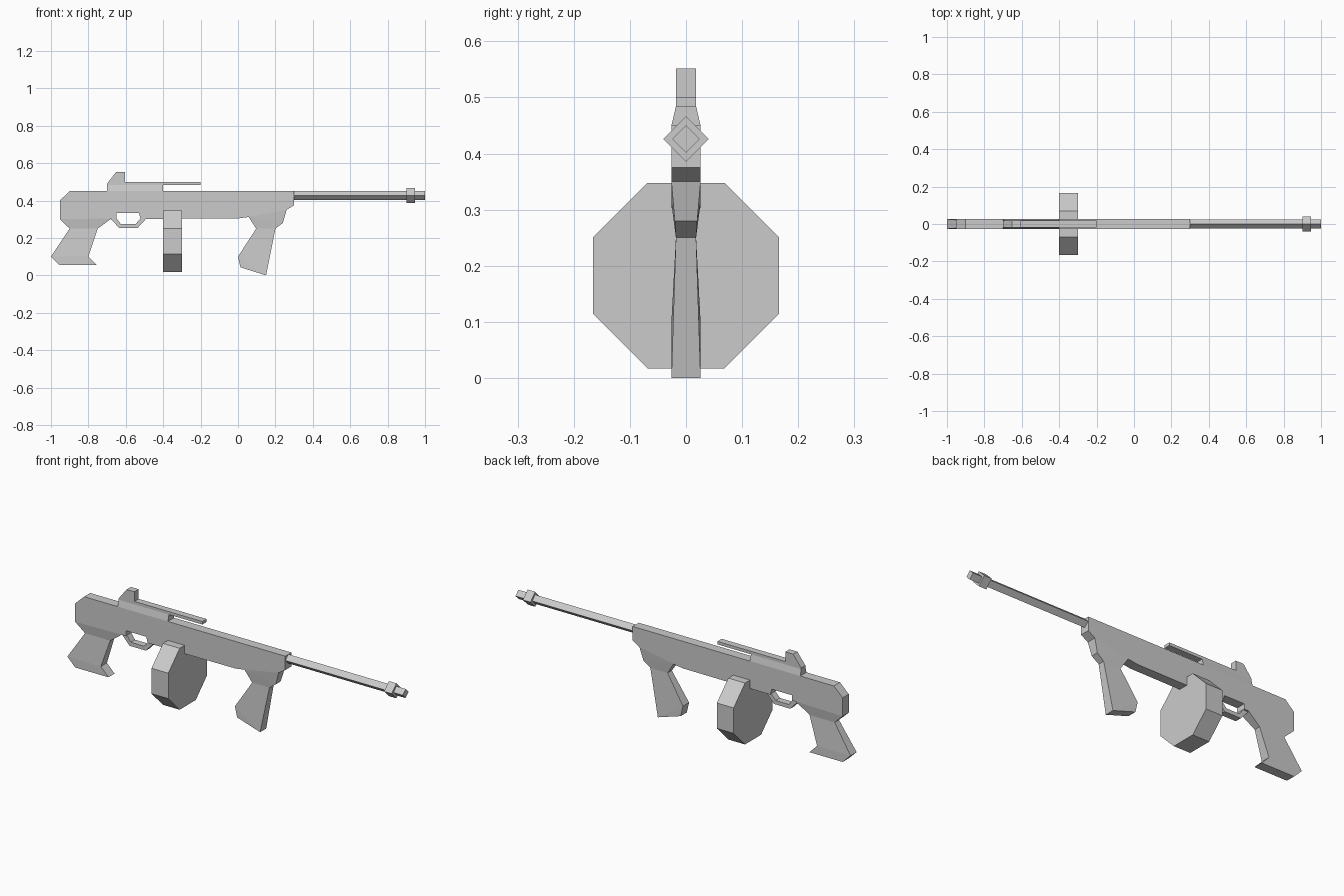
import bpy, bmesh, math
from mathutils import Matrix

if "Cube" in bpy.data.objects:
    bpy.data.objects.remove(bpy.data.objects["Cube"])


def panel_part(name, points, panels):
    """Mirrored side panels (x, z, half width) joined by a rim along their open edges."""
    bm = bmesh.new()
    near = {k: bm.verts.new((x, -w, z)) for k, (x, z, w) in points.items()}
    far = {k: bm.verts.new((x, w, z)) for k, (x, z, w) in points.items()}
    edges = [(a, b) for p in panels for a, b in zip(p, p[1:] + p[0])]
    for p in panels:
        bm.faces.new([near[k] for k in p])
        bm.faces.new([far[k] for k in reversed(p)])
    for a, b in edges:
        if (b, a) not in edges:
            bm.faces.new([near[b], near[a], far[a], far[b]])
    finish(name, bm)


def prism(name, sides, radius, x0, x1, z, turn=0):
    """Regular prism lying along x."""
    bm = bmesh.new()
    m = (Matrix.Translation(((x0 + x1) / 2, 0, z)) @ Matrix.Rotation(math.pi / 2, 4, 'Y')
         @ Matrix.Rotation(turn, 4, 'Z'))
    bmesh.ops.create_cone(bm, cap_ends=True, segments=sides, radius1=radius,
                          radius2=radius, depth=x1 - x0, matrix=m)
    finish(name, bm)


def finish(name, bm):
    bmesh.ops.recalc_face_normals(bm, faces=bm.faces[:])
    mesh = bpy.data.meshes.new(name)
    bm.to_mesh(mesh)
    bm.free()
    bpy.context.collection.objects.link(bpy.data.objects.new(name, mesh))


W, N = 0.026, 0.018  # full and narrow half widths

# Receiver with both grips, waisted at the top of each grip
panel_part("receiver_and_grips", {
    'a': (-.90, .45, W), 'b': (.30, .45, W), 'c': (.30, .375, W), 'd': (.26, .35, W),
    'e': (.24, .28, .02), 'f': (.20, .25, N), 'g': (.15, .0, W), 'h': (.013, .043, W),
    'i': (0, .10, W), 'j': (.097, .25, N), 'k': (.057, .312, W), 'K': (0, .304, W),
    'l': (-.52, .302, W), 'm': (-.53, .333, W), 'n': (-.65, .333, W), 'O': (-.65, .305, W),
    'o': (-.675, .305, W), 'p': (-.75, .25, N), 'q': (-.80, .10, W), 'r': (-.755, .054, W),
    's': (-.953, .054, W), 't': (-1, .10, W), 'u': (-.90, .25, N), 'v': (-.953, .30, W),
    'w': (-.953, .40, W),
}, ["abcdkKlmnOovw", "vopu", "upqt", "tqrs", "kde", "kefj", "jfgi", "igh"])

# Guard loop under the receiver
panel_part("trigger_guard", {
    'a': (-.68, .302, N), 'b': (-.635, .253, N), 'c': (-.537, .253, N), 'd': (-.49, .304, N),
    'e': (-.65, .306, N), 'f': (-.627, .274, N), 'g': (-.548, .274, N), 'h': (-.52, .304, N),
}, ["abfe", "bcgf", "cdhg"])

# Top rail with raised rear block and flared base
panel_part("top_rail", {
    'a': (-.70, .45, W), 'b': (-.40, .45, W), 'c': (-.40, .484, N), 'd': (-.20, .484, N),
    'e': (-.20, .50, N), 'f': (-.605, .50, N), 'g': (-.605, .552, N), 'h': (-.652, .552, N),
    'i': (-.70, .49, N), 'j': (-.70, .484, N),
}, ["abcj", "jcdefghi"])

# Barrel, muzzle ring and drum
prism("barrel", 4, .0245, .30, 1.0, .426)
prism("muzzle_ring", 4, .0405, .90, .945, .426)
prism("drum", 8, .1655 / math.cos(math.pi / 8), -.40, -.30, .1825, math.pi / 8)
